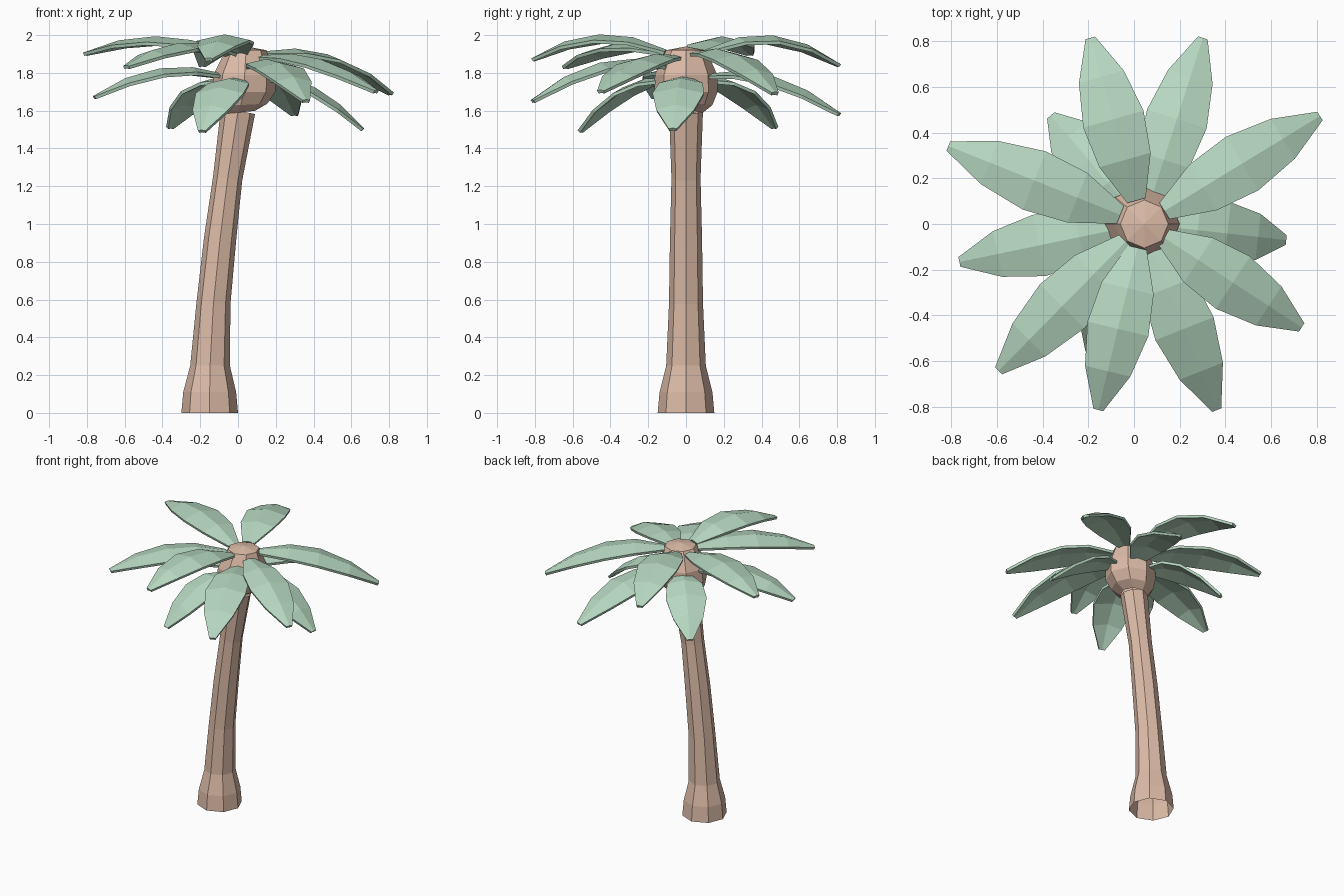
import bpy, bmesh
from math import cos, sin, pi
from mathutils import Vector

if "Cube" in bpy.data.objects:
    bpy.data.objects.remove(bpy.data.objects["Cube"])


def material(name, color):
    mat = bpy.data.materials.new(name)
    mat.diffuse_color = color
    mat.use_nodes = True
    mat.node_tree.nodes["Principled BSDF"].inputs["Base Color"].default_value = mat.diffuse_color
    return mat


def add_object(name, bm, mat):
    bmesh.ops.recalc_face_normals(bm, faces=bm.faces)
    mesh = bpy.data.meshes.new(name)
    bm.to_mesh(mesh)
    bm.free()
    mesh.materials.append(mat)
    obj = bpy.data.objects.new(name, mesh)
    bpy.context.collection.objects.link(obj)
    return obj


def loft(name, rings, mat, top):
    # octagonal tube through (x, z, radius) rings, leaning rings with tilt in x
    bm = bmesh.new()
    loops = []
    for x, z, r, tilt in rings:
        loops.append([bm.verts.new((x + r * cos(k * pi / 4), r * sin(k * pi / 4),
                                    z - tilt * r * cos(k * pi / 4))) for k in range(8)])
    for a, b in zip(loops, loops[1:]):
        for k in range(8):
            j = (k + 1) % 8
            bm.faces.new((a[k], a[j], b[j], b[k]))
    if top:
        apex = bm.verts.new(top)
        for k in range(8):
            bm.faces.new((loops[-1][k], loops[-1][(k + 1) % 8], apex))
    return add_object(name, bm, mat)


def frond(name, tip, base_z, mid_z, mat):
    # arched, ridged leaf running from the crown to the tip
    tip = Vector(tip)
    hub = Vector((0.04, 0, 0))
    direction = Vector((tip.x - hub.x, tip.y, 0)).normalized()
    side = Vector((-direction.y, direction.x, 0))
    base = hub + direction * 0.11
    length = (Vector((tip.x, tip.y, 0)) - base).length
    bm = bmesh.new()
    rows = []
    for t, width, ridge in ((0, 0.08, 0.01), (0.25, 0.23, 0.025), (0.5, 0.27, 0.03),
                            (0.76, 0.2, 0.025), (1, 0.04, 0.003)):
        z = (base_z * (1 - t) * (1 - 2 * t) + mid_z * 4 * t * (1 - t)
             + tip.z * t * (2 * t - 1))
        p = base + direction * (length * t) + Vector((0, 0, z))
        rows.append([bm.verts.new(p + side * width / 2 * s + Vector((0, 0, ridge * (0.5 - abs(s)))))
                     for s in (-1, 0, 1)])
    for a, b in zip(rows, rows[1:]):
        for k in range(2):
            bm.faces.new((a[k], b[k], b[k + 1], a[k + 1]))
    obj = add_object(name, bm, mat)
    mod = obj.modifiers.new("thickness", "SOLIDIFY")
    mod.thickness = 0.018
    mod.offset = 0
    return obj


bark = material("bark", (0.72, 0.50, 0.39, 1))
leaf = material("leaf", (0.47, 0.68, 0.53, 1))

# trunk: flared foot, leaning stem, open underneath
loft("trunk", [(-0.15, 0, 0.15, 0), (-0.15, 0.11, 0.14, 0), (-0.148, 0.25, 0.105, 0),
               (-0.13, 0.58, 0.09, 0.04), (-0.095, 0.92, 0.085, 0.1),
               (-0.055, 1.24, 0.077, 0.15), (0.0, 1.6, 0.09, 0.2)], bark, None)

# crown bulb
loft("crown", [(0.0, 1.59, 0.09, -0.1), (0.015, 1.63, 0.14, -0.05), (0.03, 1.70, 0.168, 0),
               (0.035, 1.79, 0.165, 0), (0.04, 1.88, 0.125, 0), (0.045, 1.92, 0.105, 0)],
     bark, (0.045, 0, 1.94))

# fronds: tip, base height, middle height
fronds = [
    ((0.81, 0.47, 1.69), 1.90, 1.875),
    ((0.30, 0.81, 1.58), 1.78, 1.76),
    ((-0.19, 0.81, 1.84), 1.91, 1.975),
    ((-0.81, 0.34, 1.90), 1.90, 1.97),
    ((-0.76, -0.165, 1.67), 1.78, 1.80),
    ((-0.59, -0.64, 1.83), 1.90, 1.935),
    ((-0.155, -0.81, 1.87), 1.91, 1.98),
    ((0.36, -0.81, 1.65), 1.83, 1.83),
    ((0.73, -0.45, 1.70), 1.88, 1.85),
    ((0.66, -0.07, 1.50), 1.77, 1.70),
    ((-0.36, 0.47, 1.51), 1.76, 1.71),
    ((-0.19, -0.56, 1.49), 1.76, 1.70),
]
for i, (tip, base_z, mid_z) in enumerate(fronds):
    frond(f"frond_{i + 1}", tip, base_z, mid_z, leaf)
